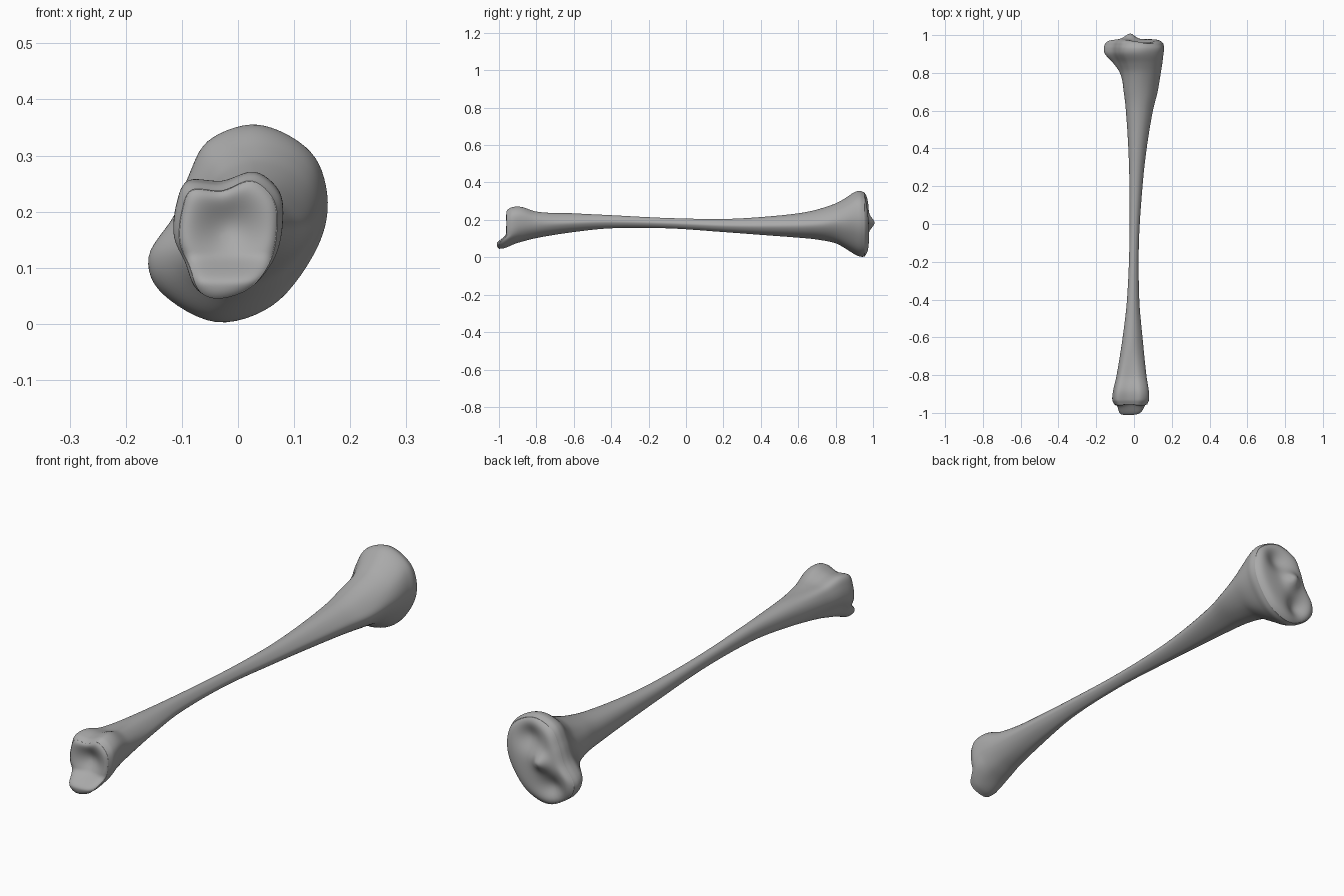
import bpy, bmesh, math
from mathutils import Vector

cube = bpy.data.objects.get("Cube")
if cube:
    bpy.data.objects.remove(cube, do_unlink=True)

SIDES, RINGS, CAP = 72, 130, 22

# Outlines (x, z), counter-clockwise from +x
ANKLE = [(.08, .165), (.075, .23), (.03, .27), (-.03, .25), (-.09, .252), (-.11, .21),
         (-.115, .15), (-.095, .1), (-.075, .05), (-.035, .035), (.025, .055), (.065, .105)]
SHAFT = [(1, 0), (.8, .45), (.4, .85), (-.1, 1), (-.6, .85), (-.9, .5),
         (-1, 0), (-.9, -.5), (-.6, -.85), (-.1, -1), (.4, -.8), (.8, -.45)]
KNEE = [(.158, .2), (.142, .285), (.09, .335), (.02, .355), (-.055, .325), (-.09, .26),
        (-.115, .19), (-.16, .115), (-.135, .05), (-.04, 0), (.06, .03), (.13, .115)]

# Stations along the bone: y, x min, x max, z min, z max
STATIONS = [(-.955, -.105, .07, .045, .255), (-.93, -.115, .08, .05, .268),
            (-.88, -.11, .078, .08, .27), (-.8, -.092, .066, .103, .247),
            (-.6, -.06, .045, .135, .235), (-.4, -.037, .028, .155, .225),
            (-.1, -.024, .026, .155, .21), (.2, -.024, .045, .135, .205),
            (.4, -.03, .067, .12, .215), (.6, -.043, .1, .105, .235),
            (.7, -.055, .125, .095, .255), (.8, -.08, .142, .075, .288),
            (.85, -.112, .15, .048, .315), (.9, -.154, .156, .017, .348),
            (.93, -.16, .16, .004, .355), (.955, -.153, .155, .003, .346)]


def smooth(a, b, v):
    t = min(1, max(0, (v - a) / (b - a)))
    return t * t * (3 - 2 * t)


def bump(x, z, cx, cz, r):
    return math.exp(-((x - cx) ** 2 + (z - cz) ** 2) / r ** 2)


def outline(points):
    """Closed smooth curve through the points, scaled to fill -1..1."""
    n, out = len(points), []
    for i in range(SIDES):
        k, t = divmod(i * n / SIDES, 1)
        a, b, c, d = (Vector(points[(int(k) + j) % n]) for j in (-1, 0, 1, 2))
        out.append(b + (c - a) * t / 2 + (2 * a - 5 * b + 4 * c - d) * t * t / 2
                   + (3 * b - a - 3 * c + d) * t ** 3 / 2)
    lo = Vector([min(p[j] for p in out) for j in (0, 1)])
    hi = Vector([max(p[j] for p in out) for j in (0, 1)])
    return [Vector([(2 * p[j] - lo[j] - hi[j]) / (hi[j] - lo[j]) for j in (0, 1)]) for p in out]


def slope(i, c):
    a, b = STATIONS[max(i - 1, 0)], STATIONS[min(i + 1, len(STATIONS) - 1)]
    return (b[c] - a[c]) / (b[0] - a[0])


def limits(y):
    """Smoothly interpolated section limits at y."""
    i = max(k for k in range(len(STATIONS) - 1) if STATIONS[k][0] <= y or k == 0)
    s, e = STATIONS[i], STATIONS[i + 1]
    h = e[0] - s[0]
    t = min(1, max(0, (y - s[0]) / h))
    w = t * t * (3 - 2 * t)
    return [s[c] * (1 - w) + e[c] * w + h * t * (1 - t) * ((1 - t) * slope(i, c) - t * slope(i + 1, c))
            for c in range(1, 5)]


ankle, shaft, knee = outline(ANKLE), outline(SHAFT), outline(KNEE)


def section(y):
    x0, x1, z0, z1 = limits(y)
    wa, wk = 1 - smooth(-.93, -.6, y), smooth(.68, .92, y)
    ring = []
    for a, s, k in zip(ankle, shaft, knee):
        p = a * wa + k * wk + s * (1 - wa - wk)
        ring.append(((x0 + x1 + p.x * (x1 - x0)) / 2, y, (z0 + z1 + p.y * (z1 - z0)) / 2))
    return ring


def knee_height(s, x, z):
    """Two shallow cups either side of a central ridge."""
    return (.024 * (1 - s ** 9) - .03 * bump(x, z, .045, .265, .055)
            - .034 * bump(x, z, -.06, .08, .05) + .03 * bump(x, z, -.02, .185, .035))


def ankle_height(s, x, z):
    """One broad hollow inside a rounded rim."""
    return .014 * (1 - s ** 9) - .036 * bump(x, z, -.015, .17, .055)


def cap_rings(ring, height, sign):
    """Rings shrinking to the middle of an end face."""
    cx = sum(p[0] for p in ring) / SIDES
    cz = sum(p[2] for p in ring) / SIDES
    for k in range(1, CAP):
        s = 1 - (k / CAP) ** 1.7
        pts = [(cx + (p[0] - cx) * s, p[1], cz + (p[2] - cz) * s) for p in ring]
        yield [(x, y + sign * height(s, x, z), z) for x, y, z in pts]


def malleolus(p):
    """Push the low edge of the ankle end forward into a blunt point."""
    x, y, z = p
    push = .045 * (1 - smooth(.07, .125, z)) * (1 - smooth(-.96, -.84, y))
    return x, y - push, z


# Sections from ankle face to knee face
y0, y1 = STATIONS[0][0], STATIONS[-1][0]
mid = (y0 + y1) / 2
body = [section(mid - (y1 - y0) / 2 * math.cos(math.pi * i / RINGS)) for i in range(RINGS + 1)]
rings = list(cap_rings(body[0], ankle_height, -1))[::-1] + body + list(cap_rings(body[-1], knee_height, 1))

bm = bmesh.new()
loops = [[bm.verts.new(malleolus(p)) for p in ring] for ring in rings]
for a, b in zip(loops, loops[1:]):
    for i in range(SIDES):
        j = (i + 1) % SIDES
        bm.faces.new((a[i], a[j], b[j], b[i]))
bm.faces.new(loops[0])
bm.faces.new(loops[-1])
bmesh.ops.recalc_face_normals(bm, faces=bm.faces)
for f in bm.faces:
    f.smooth = True
mesh = bpy.data.meshes.new("shin_bone")
bm.to_mesh(mesh)
bm.free()

# Single grey bone colour
mat = bpy.data.materials.new("bone_grey")
mat.use_nodes = True
color = (.4, .4, .4, 1)
mat.diffuse_color = color
mat.node_tree.nodes["Principled BSDF"].inputs["Base Color"].default_value = color
mesh.materials.append(mat)
bone = bpy.data.objects.new("shin_bone", mesh)
bpy.context.collection.objects.link(bone)
